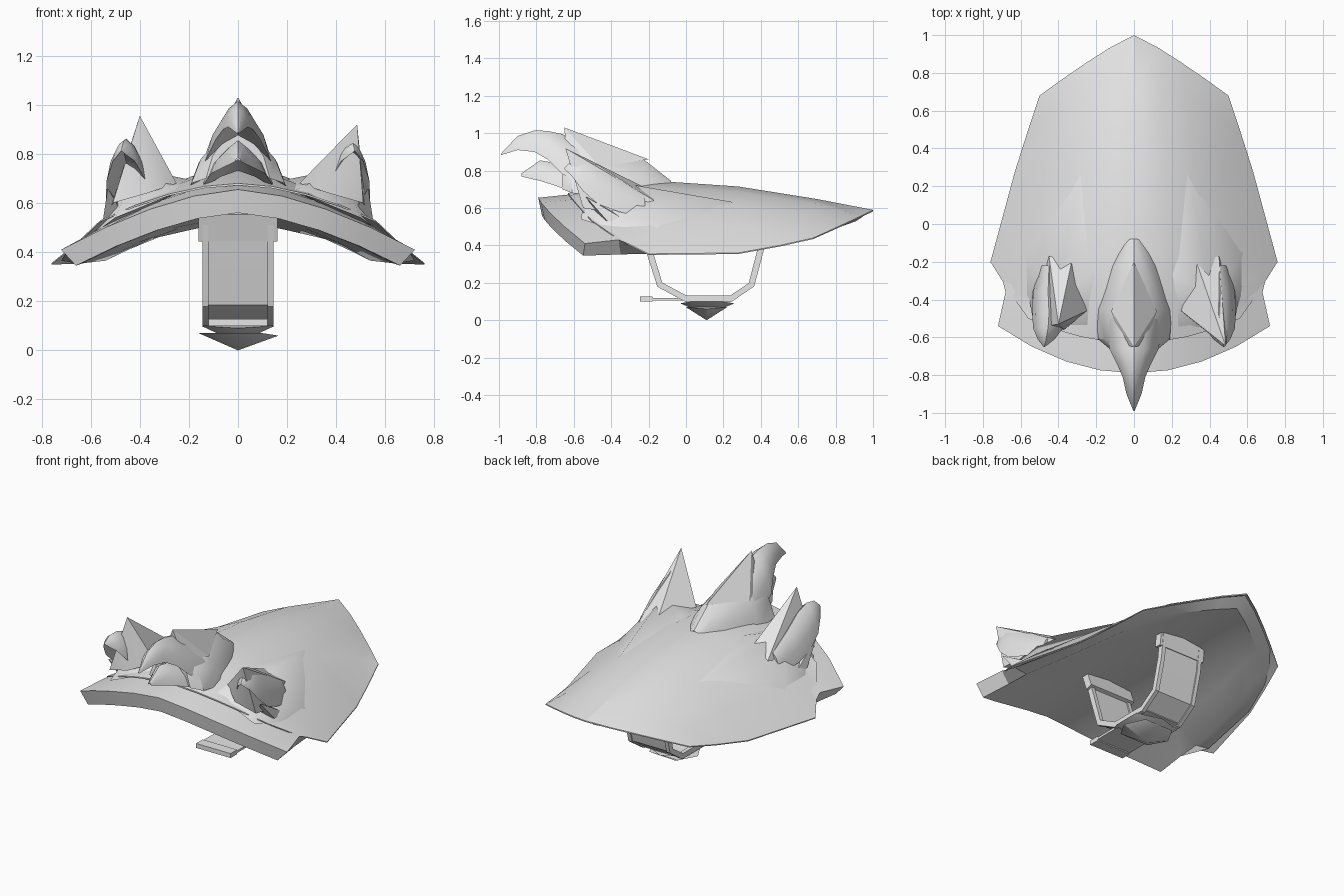
import bpy, bmesh, math
from mathutils import Vector

if "Cube" in bpy.data.objects:
    bpy.data.objects.remove(bpy.data.objects["Cube"])

grey = bpy.data.materials.new("light_grey")
grey.diffuse_color = (0.8, 0.8, 0.8, 1)
grey.use_nodes = True
grey.node_tree.nodes["Principled BSDF"].inputs["Base Color"].default_value = grey.diffuse_color


def finish(name, bm, angle=30):
    bmesh.ops.remove_doubles(bm, verts=bm.verts, dist=1e-5)
    bmesh.ops.recalc_face_normals(bm, faces=bm.faces)
    me = bpy.data.meshes.new(name)
    bm.to_mesh(me)
    bm.free()
    me.materials.append(grey)
    ob = bpy.data.objects.new(name, me)
    bpy.context.collection.objects.link(ob)
    bpy.ops.object.select_all(action='DESELECT')
    ob.select_set(True)
    bpy.context.view_layer.objects.active = ob
    bpy.ops.object.shade_smooth_by_angle(angle=math.radians(angle))
    return ob


# Domed plate: each row is (y, half width, edge z, ridge z, bend in y, y power, z power)
N = 4


def dome_rows(bm, rows):
    grid = []
    for y, w, ze, zr, bend, ey, ez in rows:
        line = []
        for i in range(-N, N + 1):
            t = abs(i) / N
            line.append(bm.verts.new((w * i / N, y + bend * t ** ey, zr + (ze - zr) * t ** ez)))
        grid.append(line)
    for a, b in zip(grid, grid[1:]):
        for i in range(2 * N):
            bm.faces.new((a[i], a[i + 1], b[i + 1], b[i]))
    return grid[0] + [r[-1] for r in grid[1:-1]] + grid[-1][::-1] + [r[0] for r in grid[-2:0:-1]]


def dome(name, top, bottom):
    bm = bmesh.new()
    a, b = dome_rows(bm, top), dome_rows(bm, bottom)
    for i in range(len(a)):
        j = (i + 1) % len(a)
        bm.faces.new((a[i], a[j], b[j], b[i]))
    return finish(name, bm)


# Hook: stations of (x, y, half width, top z, bottom z) with a hollow underside
def hook(name, stations):
    bm = bmesh.new()
    rings = []
    for x, y, w, zt, zb in stations:
        h = zt - zb
        pts = [(-1, 0), (-.8, .45), (-.42, .82), (0, 1), (.42, .82), (.8, .45), (1, 0),
               (.45, .3), (0, .45), (-.45, .3)]
        rings.append([bm.verts.new((x + w * u, y, zb + h * v)) for u, v in pts])
    for a, b in zip(rings, rings[1:]):
        for i in range(len(a)):
            j = (i + 1) % len(a)
            bm.faces.new((a[i], a[j], b[j], b[i]))
    bm.faces.new(rings[0])
    bm.faces.new(rings[-1][::-1])
    return finish(name, bm, 40)


# Spike: base loop joined to one point
def spike(name, base, apex, angle=30):
    bm = bmesh.new()
    ring = [bm.verts.new(p) for p in base]
    tip = bm.verts.new(apex)
    for i in range(len(ring)):
        bm.faces.new((ring[i], ring[(i + 1) % len(ring)], tip))
    bm.faces.new(ring[::-1])
    return finish(name, bm, angle)


# Band: a (y, z) path with thickness, swept across x
def band(name, path, x0, x1, thick):
    bm = bmesh.new()
    pts = [Vector(p) for p in path]
    rings = []
    for i, p in enumerate(pts):
        d = (pts[min(i + 1, len(pts) - 1)] - pts[max(i - 1, 0)]).normalized()
        n = Vector((-d.y, d.x)) * thick / 2
        rings.append([bm.verts.new((x, q.x, q.y)) for x, q in
                      ((x0, p + n), (x1, p + n), (x1, p - n), (x0, p - n))])
    for a, b in zip(rings, rings[1:]):
        for i in range(4):
            j = (i + 1) % 4
            bm.faces.new((a[i], a[j], b[j], b[i]))
    bm.faces.new(rings[0])
    bm.faces.new(rings[-1][::-1])
    return finish(name, bm)


# Upper shell
shell = [(-.63, .56, .53, .68, .13, 2, 1.8),
         (-.42, .66, .435, .73, .06, 2, 1.8),
         (-.16, .76, .355, .745, -.04, 2, 1.7),
         (.28, .63, .36, .715, 0, 1, 1.8),
         (.70, .56, .40, .648, -.2, 2, 1.7),
         (1.0, .50, .44, .59, -.32, 1.15, 1.1)]
dome("shell", shell, [(y, w, ze - .006, zr - .008, b, e, f) for y, w, ze, zr, b, e, f in shell])

# Thick backing slab, its upper rim meeting the shell edge
dome("backing_slab",
     [(-.79, .72, .41, .655, .25, 2, 1.6),
      (-.50, .68, .43, .685, .14, 2, 1.6),
      (-.16, .72, .365, .70, -.04, 2, 1.7),
      (.28, .62, .36, .69, 0, 1, 1.8),
      (.69, .55, .40, .63, -.2, 2, 1.7),
      (.985, .49, .44, .582, -.31, 1.15, 1.1)],
     [(-.77, .66, .345, .56, .22, 2, 1.6),
      (-.46, .64, .352, .56, .11, 2, 1.6),
      (-.16, .63, .355, .56, -.04, 2, 1.7),
      (.28, .54, .365, .55, 0, 1, 1.8),
      (.64, .47, .40, .54, -.16, 2, 1.7),
      (.91, .43, .435, .53, -.28, 1.15, 1.1)])

# Central horn: body, spike, curved beak and lower jaw
hook("horn_body", [(0, -.08, .06, .745, .68), (0, -.22, .13, .855, .66),
                   (0, -.45, .20, .89, .66), (0, -.61, .19, .90, .68), (0, -.66, .13, .90, .70)])
spike("horn_spike", [(0, -.20, .86), (-.12, -.46, .82), (-.07, -.64, .86),
                     (.07, -.64, .86), (.12, -.46, .82)], (0, -.65, 1.03), 20)
hook("horn_beak", [(0, -.50, .16, .90, .72), (0, -.66, .13, .995, .78), (0, -.74, .09, 1.012, .86),
                   (0, -.81, .06, 1.015, .90), (0, -.90, .04, .985, .91), (0, -.99, .003, .89, .883)])
hook("lower_jaw", [(0, -.55, .15, .82, .66), (0, -.70, .11, .84, .72),
                   (0, -.78, .06, .855, .745), (0, -.88, .012, .785, .768)])

# Side horns: swelling in the shell, spike, hooked claw and barb on each side
for s, side, apex in ((-1, "left", (-.40, -.53, .955)), (1, "right", (.485, -.645, .92))):
    spike(side + "_swelling", [(s * .27, .32, .62), (s * .17, -.25, .69), (s * .23, -.55, .65),
                               (s * .50, -.56, .54), (s * .58, -.38, .48), (s * .58, -.15, .49)],
          (s * .42, -.38, .74), 60)
    spike(side + "_spike", [(s * .25, -.46, .68), (s * .33, -.20, .70), (s * .45, -.17, .64),
                            (s * .52, -.42, .58), (s * .51, -.55, .60), (s * .37, -.56, .64)], apex, 50)
    hook(side + "_claw", [(s * .45, -.22, .05, .67, .55), (s * .455, -.36, .08, .76, .58),
                          (s * .45, -.47, .088, .83, .62), (s * .455, -.55, .08, .862, .69),
                          (s * .465, -.61, .045, .855, .77), (s * .475, -.65, .004, .815, .808)])
    spike(side + "_barb", [(s * .46, -.34, .56), (s * .54, -.30, .52), (s * .55, -.42, .53),
                           (s * .46, -.46, .54)], (s * .53, -.535, .66))

# Arm strap with its side rims
strap = [(-.25, .55), (-.19, .35), (-.14, .19), (0, .115), (.24, .115), (.35, .19), (.40, .38), (.42, .55)]
band("strap", strap, -.12, .12, .018)
for s, side in ((-1, "left"), (1, "right")):
    band(side + "_strap_rim", strap, s * .12, s * .145, .034)

# Strap brackets under the slab
band("front_bracket", [(-.25, .56), (-.21, .45)], -.16, .16, .045)
band("rear_bracket", [(.415, .56), (.40, .45)], -.16, .16, .045)

# Grip plate with thicker lip
band("grip_plate", [(-.20, .113), (.25, .113)], -.12, .12, .014)
band("grip_lip", [(-.245, .113), (-.22, .113), (-.18, .113)], -.12, .12, .028)

# Faceted boss below the grip
spike("boss_upper", [(-.15, .02, .10), (0, -.03, .09), (.15, .02, .10), (.15, .20, .10),
                     (0, .26, .09), (-.15, .20, .10)], (0, .11, .03))
spike("boss_lower", [(-.16, .11, .07), (-.10, .0, .07), (.10, .0, .07), (.165, .11, .06),
                     (.10, .22, .07), (-.10, .22, .07)], (0, .11, 0))
